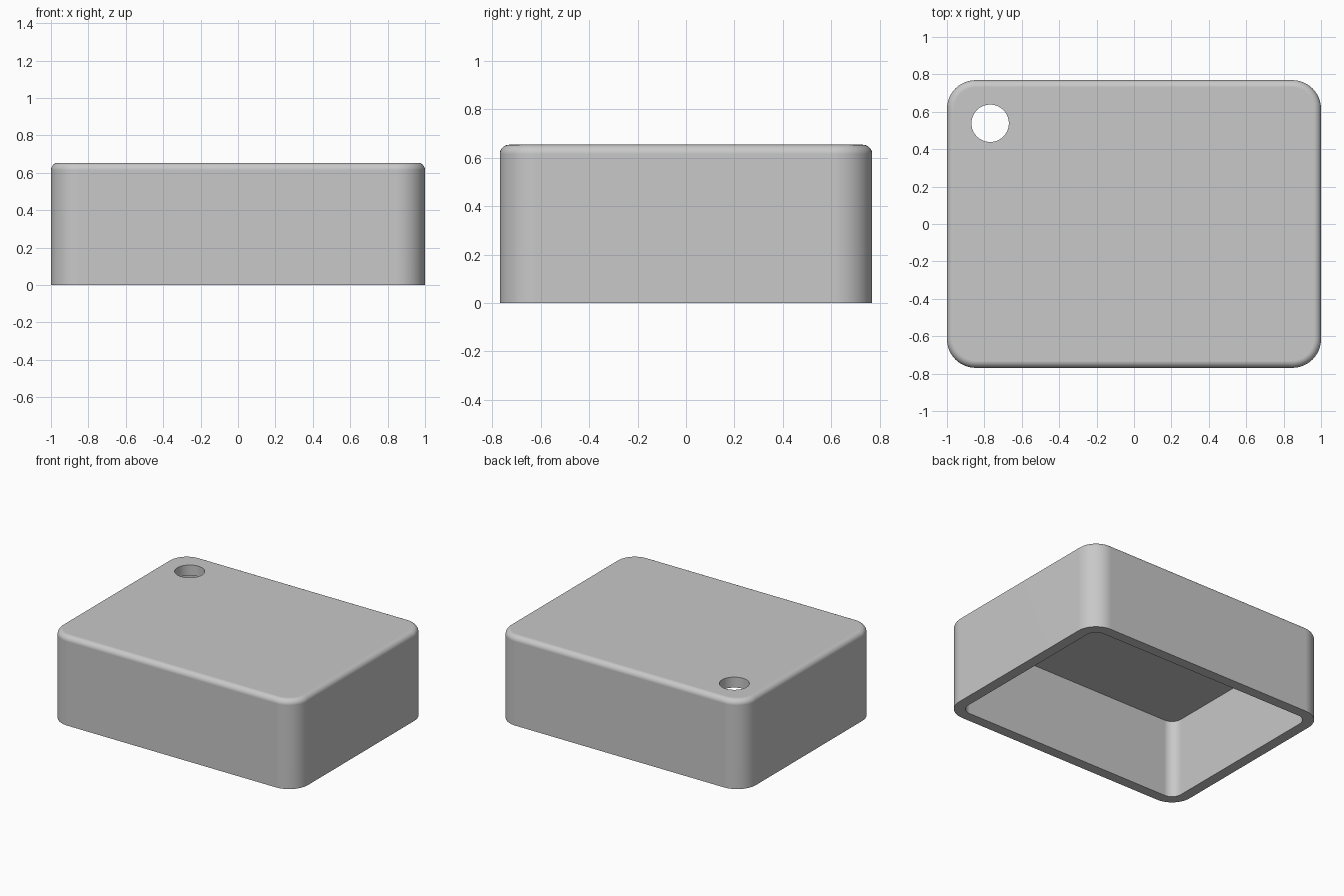
import bpy, bmesh
from math import sin, cos, pi

cube = bpy.data.objects.get("Cube")
if cube:
    bpy.data.objects.remove(cube, do_unlink=True)

UNIT = 2 / 26
HALF_X, HALF_Y, HEIGHT = 1.0, 10 * UNIT, 8.5 * UNIT
CORNER, FILLET, WALL = 2 * UNIT, 0.5 * UNIT, UNIT
CORNER_STEPS, FILLET_STEPS = 12, 8

grey = bpy.data.materials.new("light grey")
grey.use_nodes = True
grey.diffuse_color = (0.58, 0.58, 0.58, 1)
grey.node_tree.nodes["Principled BSDF"].inputs["Base Color"].default_value = grey.diffuse_color


def ring(bm, inset, z):
    """Rounded rectangle of vertices, inset from the outer outline."""
    radius = CORNER - inset
    verts = []
    for quarter, (sx, sy) in enumerate([(1, 1), (-1, 1), (-1, -1), (1, -1)]):
        for i in range(CORNER_STEPS + 1):
            a = (quarter + i / CORNER_STEPS) * pi / 2
            verts.append(bm.verts.new((sx * (HALF_X - CORNER) + radius * cos(a),
                                       sy * (HALF_Y - CORNER) + radius * sin(a), z)))
    return verts


# Hollow shell: section runs from the inner ceiling, under the rim, up to the top
section = [(WALL, HEIGHT - WALL), (WALL, 0), (0, 0)]
for i in range(FILLET_STEPS + 1):
    a = i / FILLET_STEPS * pi / 2
    section.append((FILLET * (1 - cos(a)), HEIGHT - FILLET * (1 - sin(a))))

bm = bmesh.new()
rings = [ring(bm, inset, z) for inset, z in section]
for low, high in zip(rings, rings[1:]):
    for i in range(len(low)):
        j = (i + 1) % len(low)
        bm.faces.new((low[i], low[j], high[j], high[i]))
bm.faces.new(rings[0])
bm.faces.new(rings[-1])
bmesh.ops.recalc_face_normals(bm, faces=bm.faces)
mesh = bpy.data.meshes.new("box_cover")
bm.to_mesh(mesh)
bm.free()
mesh.materials.append(grey)
cover = bpy.data.objects.new("box_cover", mesh)
bpy.context.collection.objects.link(cover)

# Round hole through the lid at the back right corner
bpy.ops.mesh.primitive_cylinder_add(vertices=64, radius=1.3 * UNIT, depth=0.3,
                                    location=(-10 * UNIT, 7 * UNIT, HEIGHT))
cutter = bpy.context.object
cutter.name = "hole_cutter"
cutter.hide_render = True
cutter.data.materials.append(grey)

bpy.ops.object.select_all(action="DESELECT")
cover.select_set(True)
bpy.context.view_layer.objects.active = cover
cut = cover.modifiers.new("hole", "BOOLEAN")
cut.operation, cut.solver, cut.object = "DIFFERENCE", "EXACT", cutter
bpy.ops.object.modifier_apply(modifier=cut.name)
bpy.data.objects.remove(cutter, do_unlink=True)

# Smooth rounded edges while the large faces stay flat
bpy.ops.object.shade_smooth_by_angle(angle=pi / 6)
weighted = cover.modifiers.new("flat_faces", "WEIGHTED_NORMAL")
weighted.keep_sharp = True
